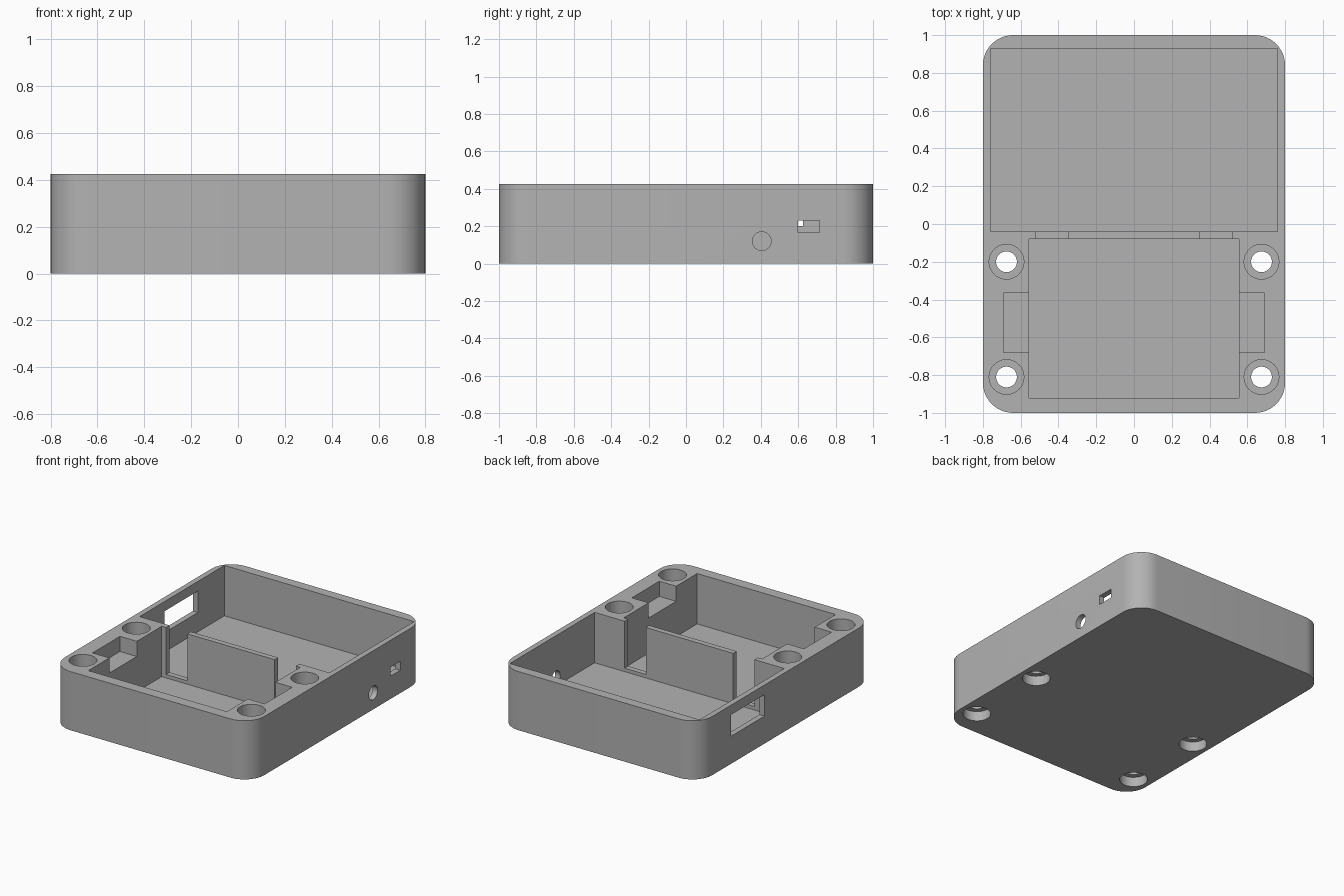
import bpy, bmesh, math
from mathutils import Matrix, Vector

cube = bpy.data.objects.get("Cube")
if cube:
    bpy.data.objects.remove(cube, do_unlink=True)

HEIGHT, FLOOR, SLOT_FLOOR, LEDGE = 0.425, 0.06, 0.085, 0.315
ABOVE = HEIGHT + 0.1

grey = bpy.data.materials.new("plain_grey")
grey.use_nodes = True
grey.diffuse_color = (0.45, 0.45, 0.45, 1)
grey.node_tree.nodes["Principled BSDF"].inputs["Base Color"].default_value = (0.45, 0.45, 0.45, 1)


def to_object(name, bm):
    mesh = bpy.data.meshes.new(name)
    bm.to_mesh(mesh)
    bm.free()
    mesh.materials.append(grey)
    obj = bpy.data.objects.new(name, mesh)
    bpy.context.collection.objects.link(obj)
    return obj


def box(name, x, y, z, corner=0):
    bm = bmesh.new()
    bmesh.ops.create_cube(bm, size=1)
    for v in bm.verts:
        v.co = Vector(r[0] if c < 0 else r[1] for r, c in zip((x, y, z), v.co))
    if corner:
        upright = [e for e in bm.edges if abs(e.verts[0].co.z - e.verts[1].co.z) > 0.1]
        bmesh.ops.bevel(bm, geom=upright, offset=corner, segments=12,
                        profile=0.5, affect='EDGES')
    return to_object(name, bm)


def cylinder(name, radius, centre, depth, sideways=False):
    bm = bmesh.new()
    turn = Matrix.Rotation(math.pi / 2, 4, 'Y') if sideways else Matrix()
    bmesh.ops.create_cone(bm, cap_ends=True, segments=40, radius1=radius, radius2=radius,
                          depth=depth, matrix=Matrix.Translation(centre) @ turn)
    return to_object(name, bm)


# Outer block with rounded upright corners
case = box("enclosure_shell", (-0.8, 0.8), (-1, 1), (0, HEIGHT), 0.16)
cutters = []

# Rear and front compartments
cutters.append(box("rear_compartment", (-0.76, 0.76), (-0.04, 0.93), (FLOOR, ABOVE)))
cutters.append(box("front_compartment", (-0.555, 0.555), (-0.92, -0.08), (FLOOR, ABOVE)))

for side in (-1, 1):
    # Cable slots in the dividing wall
    cutters.append(box("cable_slot", sorted((side * 0.35, side * 0.52)),
                       (-0.12, 0), (SLOT_FLOOR, ABOVE)))
    # Shallow side pockets beside the front compartment
    cutters.append(box("side_pocket", sorted((side * 0.5, side * 0.69)),
                       (-0.68, -0.365), (LEDGE, ABOVE)))
    # Screw holes, counterbored from both ends
    for y in (-0.81, -0.2):
        x = side * 0.675
        cutters.append(cylinder("screw_hole", 0.055, (x, y, 0.2), 1))
        cutters.append(cylinder("top_counterbore", 0.092, (x, y, HEIGHT), 0.24))
        cutters.append(cylinder("bottom_counterbore", 0.092, (x, y, 0), 0.14))

# Openings through the side walls
cutters.append(box("right_window", (-0.9, -0.7), (0.245, 0.625), (0.2, 0.355)))
cutters.append(box("left_switch_opening", (0.7, 0.9), (0.6, 0.715), (0.165, 0.23)))
cutters.append(cylinder("left_round_opening", 0.05, (0.78, 0.405, 0.12), 0.2, True))

for cutter in cutters:
    cutter.hide_render = True
    mod = case.modifiers.new(cutter.name, 'BOOLEAN')
    mod.operation = 'DIFFERENCE'
    mod.solver = 'EXACT'
    mod.object = cutter

# Bake the cuts and remove the cutters
bpy.context.view_layer.update()
graph = bpy.context.evaluated_depsgraph_get()
baked = bpy.data.meshes.new_from_object(case.evaluated_get(graph))
case.modifiers.clear()
case.data = baked
for cutter in cutters:
    bpy.data.objects.remove(cutter, do_unlink=True)
baked.materials.clear()
baked.materials.append(grey)
for face in baked.polygons:
    face.material_index = 0

bpy.ops.object.select_all(action='DESELECT')
case.select_set(True)
bpy.context.view_layer.objects.active = case
bpy.ops.object.shade_smooth_by_angle(angle=math.radians(30))
